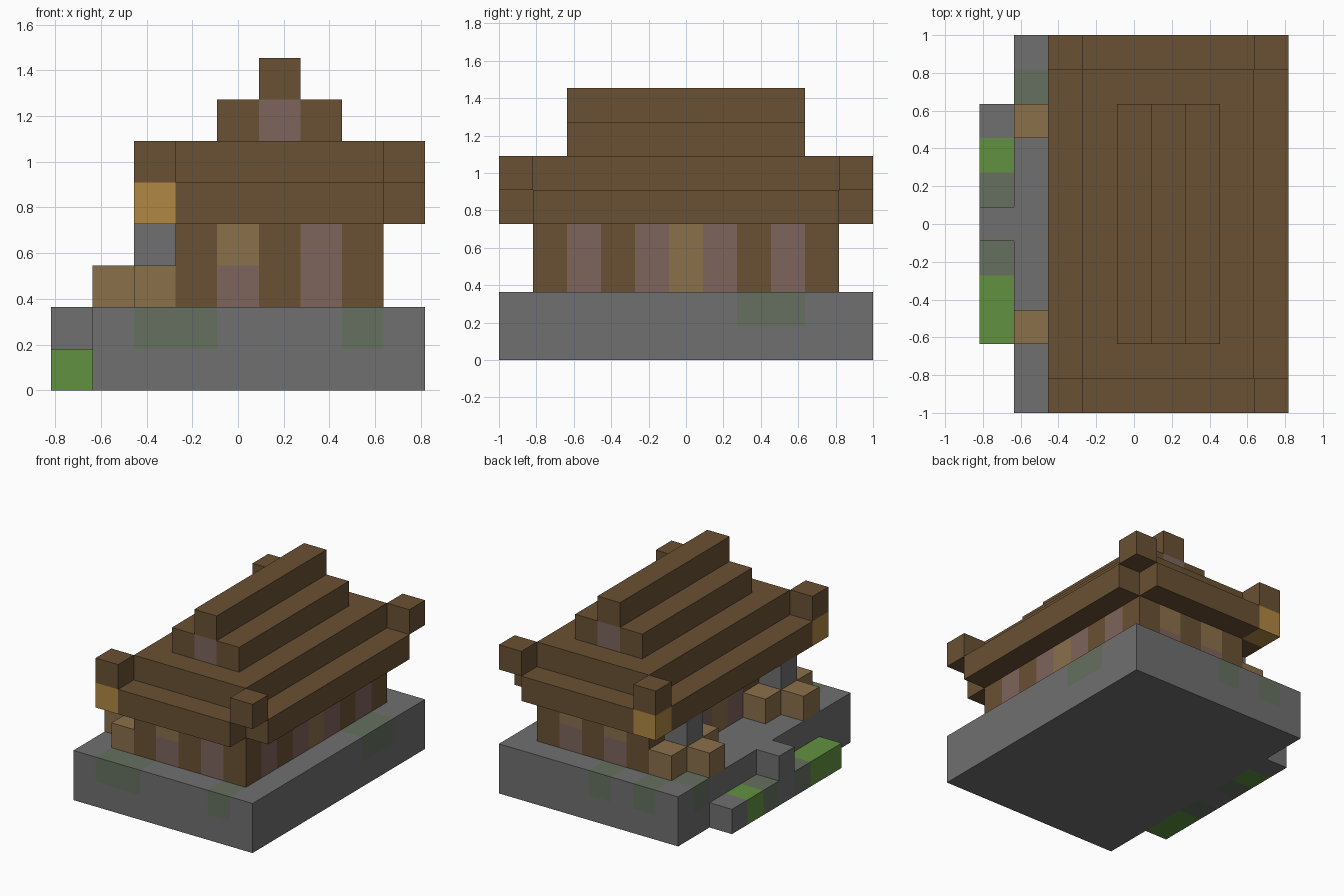
import bpy, bmesh
from mathutils import Vector

if "Cube" in bpy.data.objects:
    bpy.data.objects.remove(bpy.data.objects["Cube"])

U = 2 / 11                       # edge of one building block
ORIGIN = Vector((-4.5, -5.5, 0))
BACK = 10

# Materials
def linear(c):
    c /= 255
    return c / 12.92 if c <= 0.04045 else ((c + 0.055) / 1.055) ** 2.4

def material(name, *rgb):
    m = bpy.data.materials.new(name)
    col = [linear(c) for c in rgb] + [1]
    m.use_nodes = True
    m.diffuse_color = col
    m.node_tree.nodes["Principled BSDF"].inputs["Base Color"].default_value = col
    return m

MATS = {
    "stone": material("grey stone", 112, 112, 112),
    "moss": material("mossy stone", 101, 112, 95),
    "grass": material("grass green", 97, 145, 64),
    "timber": material("dark timber", 106, 81, 51),
    "plank": material("light plank", 139, 112, 75),
    "clay": material("mauve clay", 126, 100, 92),
    "lamp": material("amber lamp", 176, 136, 67),
}
KEYS = list(MATS)

parts, filled = {}, set()

def span(a):
    return range(a[0], a[1] + 1) if isinstance(a, tuple) else (a,)

def blocks(name, x, y, z, colour):
    """Fill a range of blocks; a later fill repaints blocks of the same part."""
    cells = parts.setdefault(name, {})
    for i in span(x):
        for j in span(y):
            for k in span(z):
                cells[i, j, k] = colour
                filled.add((i, j, k))

# Stone foundation with mossy patches
blocks("foundation", (1, 8), (0, BACK), (0, 1), "stone")
for x, y in (((2, 3), 0), (7, 0), (8, (7, 8)), (1, 9), (2, BACK), (4, BACK)):
    blocks("foundation", x, y, 1, "moss")

# Entrance step and planting beside it
blocks("entrance_step", 0, 5, (0, 1), "stone")
blocks("planting_right", 0, (2, 3), 0, "grass")
blocks("planting_right", 0, 4, 0, "moss")
blocks("planting_left", 0, 6, 0, "moss")
blocks("planting_left", 0, 7, 0, "grass")
blocks("planting_left", 0, 8, 0, "stone")

# Timber framed walls with clay panels
for name, y in (("front_wall", 1), ("back_wall", 9)):
    blocks(name, (3, 7), y, (2, 3), "timber")
    for x in (4, 6):
        blocks(name, x, y, (2, 3), "clay")
    blocks(name, 4, y, 3, "plank")
blocks("back_wall", 6, 9, 3, "plank")
for name, x in (("side_wall", 7), ("porch_wall", 3)):
    blocks(name, x, (2, 8), (2, 3), "clay")
    for y in (3, 7):
        blocks(name, x, y, (2, 3), "timber")
    blocks(name, x, 5, (2, 3), "plank")

# Porch posts, each with low rails around it
for side, y in (("right", 2), ("left", 8)):
    blocks("porch_post_" + side, 2, y, (2, 3), "stone")
    rails = "porch_rails_" + side
    blocks(rails, 1, y, 2, "plank")
    for dy in (-1, 1):
        blocks(rails, 2, y + dy, 2, "plank")

# Stepped roof
blocks("eaves", (2, 8), (1, 9), 4, "timber")
blocks("eaves", (3, 7), (0, BACK), 4, "timber")
blocks("lower_roof", (3, 7), (1, 9), 5, "timber")
blocks("upper_roof", (4, 6), (2, 8), 6, "timber")
for y in (2, 8):
    blocks("upper_roof", 5, y, 6, "clay")
blocks("ridge", 5, (2, 8), 7, "timber")

# Raised roof corners, with lamps under the porch side
for end, y in (("front", 0), ("back", BACK)):
    for side, x in (("right", 2), ("left", 8)):
        blocks(f"roof_corner_{end}_{side}", x, y, 5, "timber")
    blocks("lamp_" + end, 2, y, 4, "lamp")

# Build each part from the exposed faces of its blocks
def build(name, cells):
    bm = bmesh.new()
    verts = {}

    def corner(p):
        key = tuple(round(c) for c in p)
        if key not in verts:
            verts[key] = bm.verts.new((Vector(key) + ORIGIN) * U)
        return verts[key]

    for cell, colour in cells.items():
        for axis in range(3):
            for sign in (0, 1):
                n = Vector((0, 0, 0))
                n[axis] = 2 * sign - 1
                if tuple(round(c) for c in Vector(cell) + n) in filled:
                    continue
                a, b = Vector((0, 0, 0)), Vector((0, 0, 0))
                a[(axis + 1) % 3] = b[(axis + 2) % 3] = 1
                p = Vector(cell)
                p[axis] += sign
                ring = [p, p + a, p + a + b, p + b]
                if not sign:
                    ring.reverse()
                face = bm.faces.new([corner(q) for q in ring])
                face.material_index = KEYS.index(colour)
    mesh = bpy.data.meshes.new(name)
    bm.to_mesh(mesh)
    bm.free()
    for m in MATS.values():
        mesh.materials.append(m)
    bpy.context.collection.objects.link(bpy.data.objects.new(name, mesh))

for part, part_cells in parts.items():
    build(part, part_cells)
